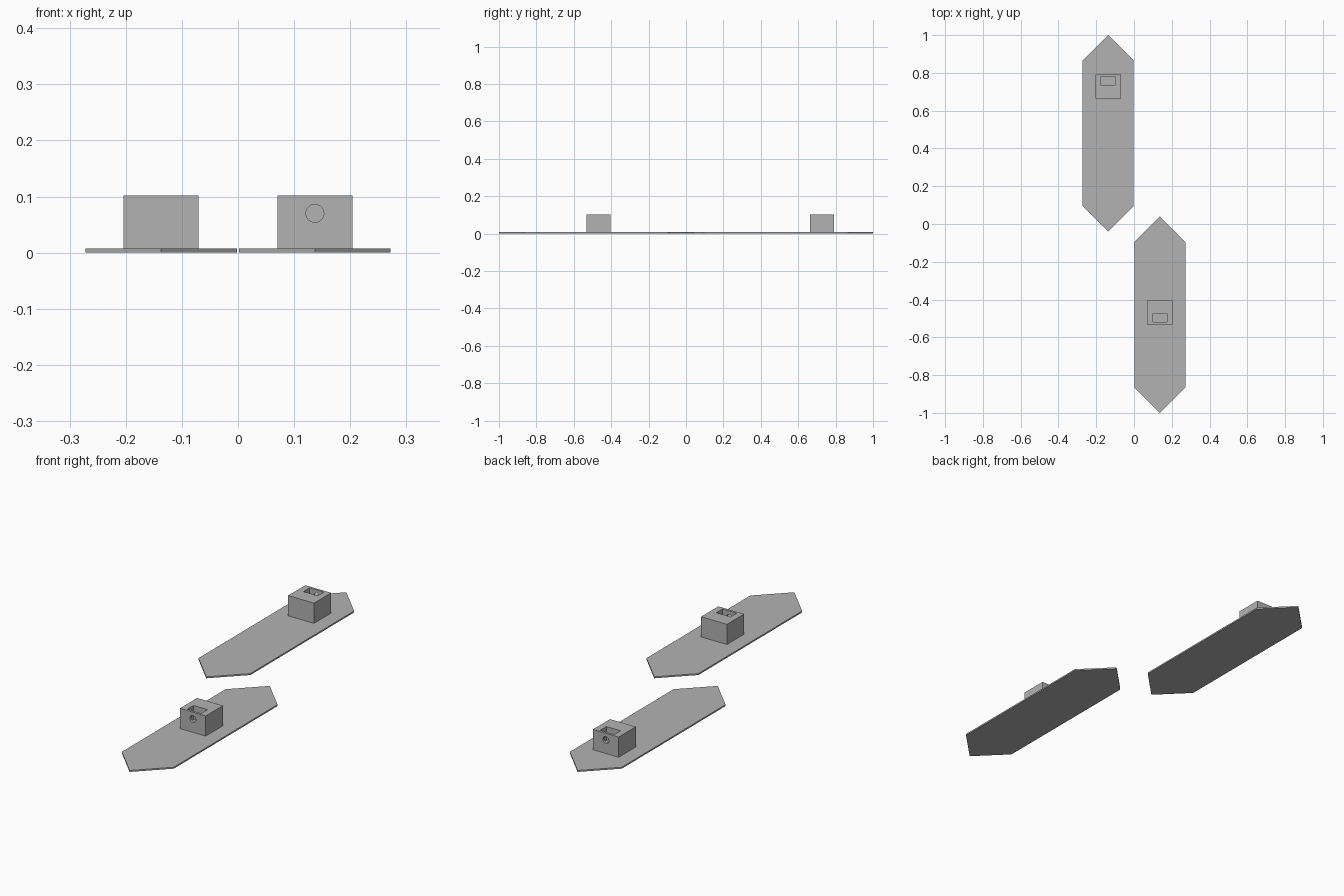
import bpy, bmesh, math
from mathutils import Matrix, Vector

if "Cube" in bpy.data.objects:
    bpy.data.objects.remove(bpy.data.objects["Cube"])

grey = bpy.data.materials.new("plain grey")
grey.diffuse_color = (0.45, 0.45, 0.45, 1)
grey.use_nodes = True
grey.node_tree.nodes["Principled BSDF"].inputs["Base Color"].default_value = grey.diffuse_color

PLATE_T, TOP = 0.007, 0.102


def finish(bm, name, helper=False):
    bmesh.ops.recalc_face_normals(bm, faces=bm.faces)
    me = bpy.data.meshes.new(name)
    bm.to_mesh(me)
    bm.free()
    me.materials.append(grey)
    ob = bpy.data.objects.new(name, me)
    bpy.context.collection.objects.link(ob)
    ob.hide_render = helper
    ob.hide_viewport = helper
    return ob


def box(name, lo, hi, helper=False):
    bm = bmesh.new()
    lo, hi = Vector(lo), Vector(hi)
    m = Matrix.Translation((lo + hi) / 2) @ Matrix.Diagonal((*(hi - lo), 1))
    bmesh.ops.create_cube(bm, size=1, matrix=m)
    return finish(bm, name, helper)


def rod(name, y0, y1, x, z, r):
    bm = bmesh.new()
    m = Matrix.Translation((x, (y0 + y1) / 2, z)) @ Matrix.Rotation(math.pi / 2, 4, 'X')
    bmesh.ops.create_cone(bm, cap_ends=True, segments=32, radius1=r, radius2=r,
                          depth=abs(y1 - y0), matrix=m)
    return finish(bm, name, True)


def paddle(label, s, face):
    """s = +1 front right, -1 back left; face = outward y of the block."""
    x = s * 0.137
    # pointed flat plate
    bm = bmesh.new()
    outline = [(0, 0.52), (0.135, 0.385), (0.135, -0.385),
               (0, -0.52), (-0.135, -0.385), (-0.135, 0.385)]
    f = bm.faces.new([bm.verts.new((x + px, -s * 0.48 + py, 0)) for px, py in outline])
    ext = bmesh.ops.extrude_face_region(bm, geom=[f])
    bmesh.ops.translate(bm, vec=(0, 0, PLATE_T),
                        verts=[v for v in ext["geom"] if isinstance(v, bmesh.types.BMVert)])
    finish(bm, label + "_plate")

    # block with a nut pocket open at the top and a screw hole in its outer face
    def span(a, b):
        return sorted((face + s * a, face + s * b))
    y0, y1 = span(0, 0.127)
    block = box(label + "_block", (x - 0.067, y0, PLATE_T - 0.002), (x + 0.067, y1, TOP))
    p0, p1 = span(0.011, 0.057)
    pocket = box(label + "_pocket_cutter", (x - 0.037, p0, 0.036), (x + 0.037, p1, TOP + 0.05), True)
    h0, h1 = span(-0.03, 0.03)
    hole = rod(label + "_hole_cutter", h0, h1, x, 0.07, 0.016)
    for cutter in (pocket, hole):
        mod = block.modifiers.new("cut", 'BOOLEAN')
        mod.operation = 'DIFFERENCE'
        mod.solver = 'EXACT'
        mod.object = cutter


paddle("front", 1, -0.531)
paddle("back", -1, 0.791)
